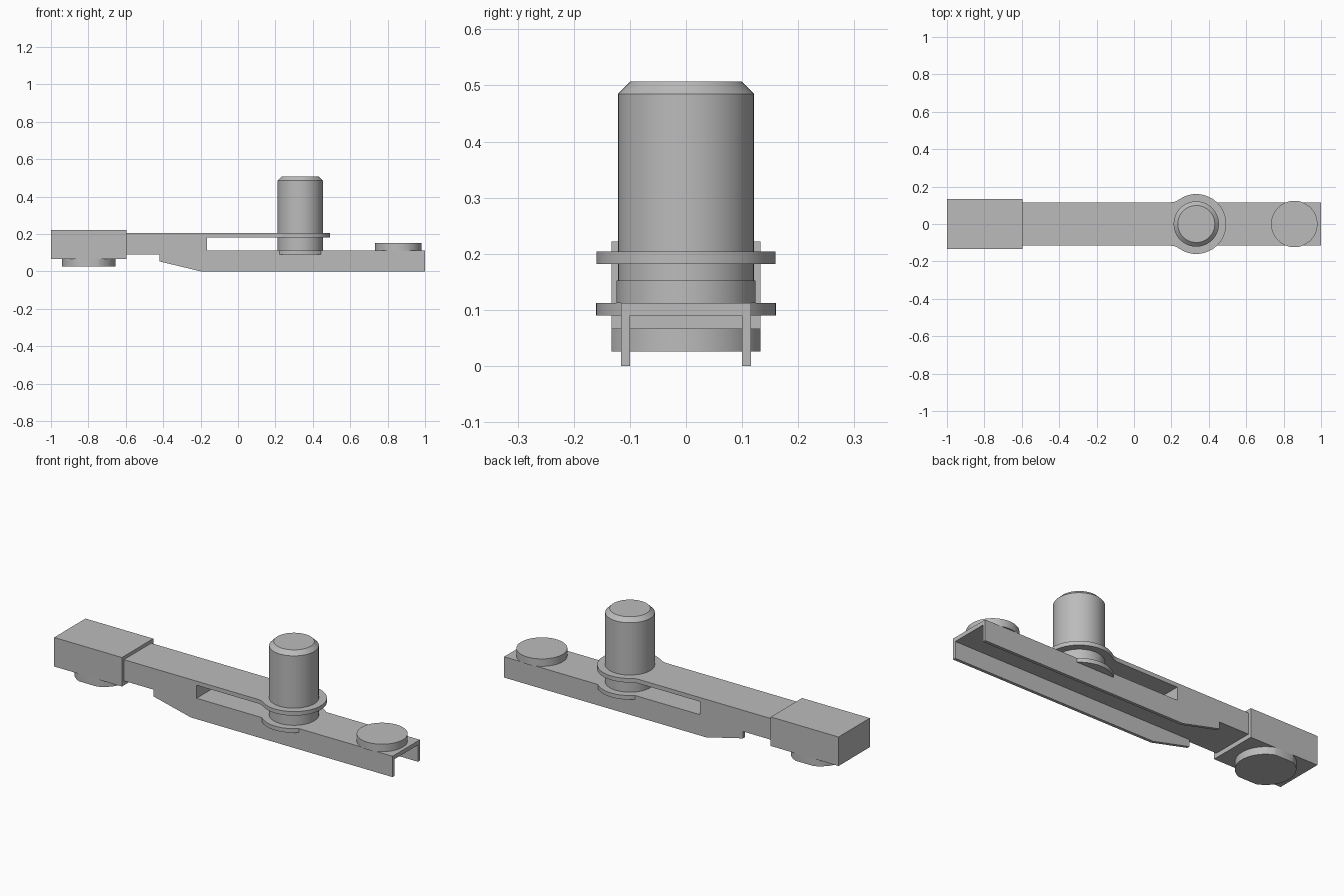
import bpy
import bmesh
from math import cos, sin, radians
from mathutils import Matrix

cube = bpy.data.objects.get("Cube")
if cube:
    bpy.data.objects.remove(cube, do_unlink=True)

grey = bpy.data.materials.new("plain grey")
grey.use_nodes = True
grey.diffuse_color = (0.5, 0.5, 0.5, 1)
grey.node_tree.nodes["Principled BSDF"].inputs["Base Color"].default_value = (0.5, 0.5, 0.5, 1)

PIN_X = 0.333      # centre of the upright pin
HALF = 0.116       # half width of the arm


def finish(name, bm):
    bmesh.ops.recalc_face_normals(bm, faces=bm.faces)
    mesh = bpy.data.meshes.new(name)
    bm.to_mesh(mesh)
    bm.free()
    mesh.materials.append(grey)
    obj = bpy.data.objects.new(name, mesh)
    bpy.context.collection.objects.link(obj)
    return obj


def prism(name, points, offset):
    """Extrude a closed 3D outline along an offset."""
    bm = bmesh.new()
    face = bm.faces.new([bm.verts.new(p) for p in points])
    ext = bmesh.ops.extrude_face_region(bm, geom=[face])
    verts = [v for v in ext["geom"] if isinstance(v, bmesh.types.BMVert)]
    bmesh.ops.translate(bm, verts=verts, vec=offset)
    return finish(name, bm)


def box(name, x0, x1, half_y, z0, z1):
    outline = [(x0, -half_y, z0), (x1, -half_y, z0), (x1, -half_y, z1), (x0, -half_y, z1)]
    return prism(name, outline, (0, 2 * half_y, 0))


def cylinder(name, x, radius, z0, z1):
    bm = bmesh.new()
    bmesh.ops.create_cone(bm, cap_ends=True, segments=64, radius1=radius, radius2=radius,
                          depth=z1 - z0, matrix=Matrix.Translation((x, 0, (z0 + z1) / 2)))
    return finish(name, bm)


def activate(obj):
    bpy.ops.object.select_all(action="DESELECT")
    obj.select_set(True)
    bpy.context.view_layer.objects.active = obj


def combine(obj, other, operation):
    activate(obj)
    mod = obj.modifiers.new(operation.title(), "BOOLEAN")
    mod.operation, mod.solver, mod.object = operation, "EXACT", other
    bpy.ops.object.modifier_apply(modifier=mod.name)
    bpy.data.objects.remove(other, do_unlink=True)


def smooth(obj):
    activate(obj)
    bpy.ops.object.shade_smooth_by_angle(angle=radians(30))


# Arm: side profile with the long slot, hollowed from below into a channel
profile = [(-0.6, 0.09), (-0.42, 0.09), (-0.42, 0.053), (-0.2, 0), (1, 0), (1, 0.112),
           (-0.165, 0.112), (-0.165, 0.182), (0.2, 0.182), (0.2, 0.204), (-0.6, 0.204)]
arm = prism("channel_arm", [(x, -HALF, z) for x, z in profile], (0, 2 * HALF, 0))
combine(arm, box("channel_cutter", -0.5, 1.1, 0.1, -0.1, 0.09), "DIFFERENCE")

# Round collars around the pin: a filleted one on the strap, a plain one on the channel
arc = [radians(-125 + 250 * i / 48) for i in range(49)]
eye = [(0.1, -HALF), (0.2, -HALF), (0.222, -0.12)]
eye += [(PIN_X + 0.16 * cos(a), 0.16 * sin(a)) for a in arc]
eye += [(0.222, 0.12), (0.2, HALF), (0.1, HALF)]
combine(arm, prism("strap_eye", [(x, y, 0.182) for x, y in eye], (0, 0, 0.022)), "UNION")
combine(arm, cylinder("lower_collar", PIN_X, 0.16, 0.09, 0.112), "UNION")
smooth(arm)

# Upright pin with a chamfered top
pin = cylinder("pin", PIN_X, 0.121, 0.1, 0.507)
bm = bmesh.new()
bm.from_mesh(pin.data)
rim = [e for e in bm.edges if all(v.co.z > 0.5 for v in e.verts)]
bmesh.ops.bevel(bm, geom=rim, offset=0.022, segments=1, affect="EDGES")
bm.to_mesh(pin.data)
bm.free()
smooth(pin)

# Button on the open end of the arm
smooth(cylinder("end_button", 0.857, 0.124, 0.112, 0.152))

# Block on the other end, with a foot trimmed to its width
box("end_block", -1, -0.597, 0.133, 0.066, 0.222)
foot = cylinder("block_foot", -0.798, 0.143, 0.026, 0.066)
combine(foot, box("foot_trim", -1.1, -0.5, 0.133, 0, 0.1), "INTERSECT")
smooth(foot)
